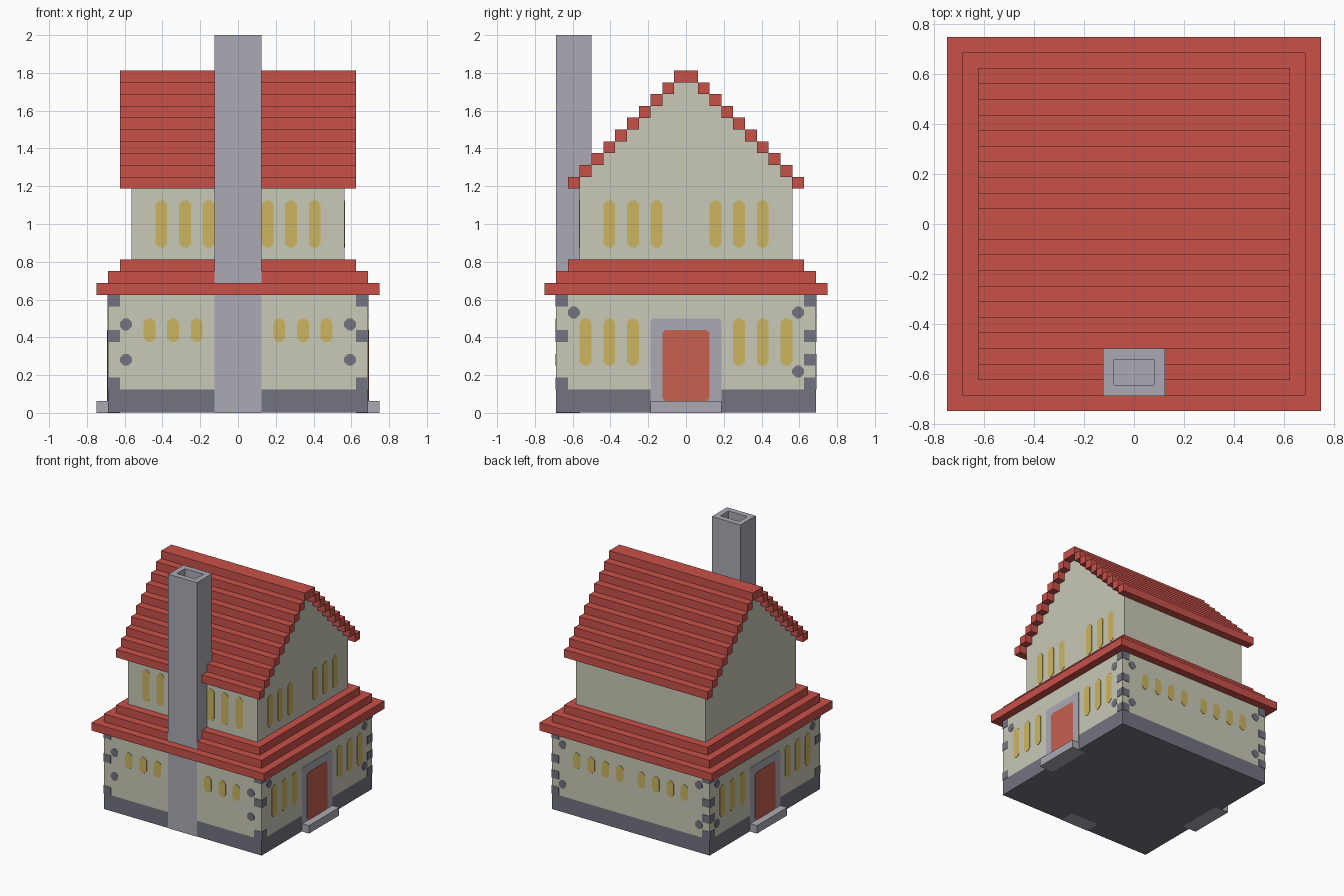
import bpy, bmesh

if "Cube" in bpy.data.objects:
    bpy.data.objects.remove(bpy.data.objects["Cube"])

V = 1 / 16  # one block of the model


def material(name, rgb):
    m = bpy.data.materials.new(name)
    m.diffuse_color = [(c / 255 / 12.92 if c < 11 else ((c / 255 + 0.055) / 1.055) ** 2.4) for c in rgb] + [1]
    m.use_nodes = True
    m.node_tree.nodes["Principled BSDF"].inputs["Base Color"].default_value = m.diffuse_color
    return m


WALL = material("cream wall", (201, 201, 184))
GLASS = material("yellow window", (203, 181, 96))
RED = material("red roof", (201, 81, 73))
DOOR = material("orange door", (199, 96, 80))
STONE = material("light stone", (171, 170, 181))
DARK = material("dark stone", (115, 115, 128))


def finish(name, bm, mat):
    bmesh.ops.recalc_face_normals(bm, faces=bm.faces)
    me = bpy.data.meshes.new(name)
    bm.to_mesh(me)
    bm.free()
    me.materials.append(mat)
    ob = bpy.data.objects.new(name, me)
    bpy.context.collection.objects.link(ob)
    return ob


def add_prism(bm, points, push):
    """Face through the points, extruded along the push vector."""
    face = bm.faces.new([bm.verts.new(p) for p in points])
    geom = bmesh.ops.extrude_face_region(bm, geom=[face], use_keep_orig=True)["geom"]
    bmesh.ops.translate(bm, verts=[g for g in geom if isinstance(g, bmesh.types.BMVert)], vec=push)


def add_box(bm, x0, x1, y0, y1, z0, z1):
    add_prism(bm, [(x0, y0, z0), (x1, y0, z0), (x1, y1, z0), (x0, y1, z0)], (0, 0, z1 - z0))


def boxes(name, mat, *dims):
    bm = bmesh.new()
    for d in dims:
        add_box(bm, *d)
    return finish(name, bm, mat)


def plates(name, mat, side, dist, rects, cut=0.02, thick=0.003):
    """Thin plates with clipped corners on one wall; rects are (u0, u1, z0, z1) in blocks."""
    bm = bmesh.new()
    sign = 1 if side in ("back", "right") else -1
    for r in rects:
        u0, u1, z0, z1 = [v * V for v in r]
        c = cut
        outline = [(u0 + c, z0), (u1 - c, z0), (u1, z0 + c), (u1, z1 - c),
                   (u1 - c, z1), (u0 + c, z1), (u0, z1 - c), (u0, z0 + c)]
        if c == 0:
            outline = [(u0, z0), (u1, z0), (u1, z1), (u0, z1)]
        if side in ("front", "back"):
            add_prism(bm, [(u, sign * dist, z) for u, z in outline], (0, sign * thick, 0))
        else:
            add_prism(bm, [(sign * dist, u, z) for u, z in outline], (sign * thick, 0, 0))
    return finish(name, bm, mat)


def both(rects):
    return rects + [(-b, -a, c, d) for a, b, c, d in rects]


# Lower storey
L, U = 11 * V, 9 * V
boxes("stone_base", DARK, (-L, L, -L, L, 0.001, 2 * V))
boxes("lower_walls", WALL, (-L, L, -L, L, 2 * V, 10 * V))

# Skirt roof of three stacked layers
for i, h in enumerate((12 * V, 11 * V, 10 * V)):
    boxes(f"skirt_roof_{i + 1}", RED, (-h, h, -h, h, (10 + i) * V, (11 + i) * V))

# Upper storey with stepped gable, extruded along x
half = [(9 * V, 13 * V)]
for k in range(9):
    half += [((9 - k) * V, (20 + k) * V), ((8 - k) * V, (20 + k) * V)]
half = half[:-1]
profile = half + [(-y, z) for y, z in reversed(half)]
bm = bmesh.new()
add_prism(bm, [(-U, y, z) for y, z in profile], (2 * U, 0, 0))
finish("upper_walls", bm, WALL)

# Main roof: rows of blocks up to the ridge
rows = [(-10 * V, 10 * V, -V, V, 28 * V, 29 * V)]
for k in range(9):
    y0, y1, z = (9 - k) * V, (10 - k) * V, (19 + k) * V
    rows += [(-10 * V, 10 * V, y0, y1, z, z + V), (-10 * V, 10 * V, -y1, -y0, z, z + V)]
boxes("main_roof", RED, *rows)

# Chimney with a sunken flue; its foot shows flush in the front wall
front = -L - 0.002
boxes("chimney_foot", STONE, (-2 * V, 2 * V, front, -9 * V, 0, 10 * V))
bm = bmesh.new()
add_box(bm, -2 * V, 2 * V, front, -8 * V, 10 * V, 32 * V)
bm.normal_update()
top = max(bm.faces, key=lambda f: f.calc_center_median().z)
bmesh.ops.recalc_face_normals(bm, faces=bm.faces)
bmesh.ops.inset_region(bm, faces=[top], thickness=V)
flue = bmesh.ops.extrude_discrete_faces(bm, faces=[top])["faces"][0]
bmesh.ops.translate(bm, verts=flue.verts, vec=(0, 0, -2 * V))
finish("chimney", bm, STONE)

# Doors, frames and steps on both gable sides
for side, s in (("left", -1), ("right", 1)):
    plates(f"door_frame_{side}", STONE, side, L, [(-3, 3, 0, 8)], 0.015)
    plates(f"door_{side}", DOOR, side, L, [(-2, 2, 1, 7)], 0.015, 0.006)
    xs = sorted((s * (L - V), s * 12 * V))
    boxes(f"door_step_{side}", STONE, (xs[0], xs[1], -3 * V, 3 * V, 0, V))
    plates(f"lower_windows_{side}", GLASS, side, L, both([(u, u + 1, 4, 8) for u in (4, 6, 8)]))

# Other windows
plates("lower_windows_front", GLASS, "front", L, both([(u, u + 1, 6, 8) for u in (3, 5, 7)]))
plates("lower_windows_back", GLASS, "back", L, both([(u, u + 1, 6, 8) for u in (1, 3, 5, 7)]))
for side in ("front", "right"):
    plates(f"upper_windows_{side}", GLASS, side, U, both([(u, u + 1, 14, 18) for u in (2, 4, 6)]))

# Corner stones: heights on the wall edge and one block further in
FRONT_EDGE, BACK_EDGE = (2, 6, 9), (2, 4, 6, 9)
plates("corner_stones_front", DARK, "front", L, both([(10, 11, z, z + 1) for z in FRONT_EDGE]), 0)
plates("inner_stones_front", DARK, "front", L, both([(9, 10, z, z + 1) for z in (4, 7)]))
plates("corner_stones_back", DARK, "back", L, both([(10, 11, z, z + 1) for z in BACK_EDGE]), 0)
plates("inner_stones_back", DARK, "back", L, both([(9, 10, z, z + 1) for z in (3, 8)]))
for side in ("left", "right"):
    plates(f"corner_stones_{side}", DARK, side, L,
           [(-11, -10, z, z + 1) for z in FRONT_EDGE] + [(10, 11, z, z + 1) for z in BACK_EDGE], 0)
    plates(f"inner_stones_{side}", DARK, side, L, [(-10, -9, 8, 9), (9, 10, 8, 9), (9, 10, 3, 4)])
